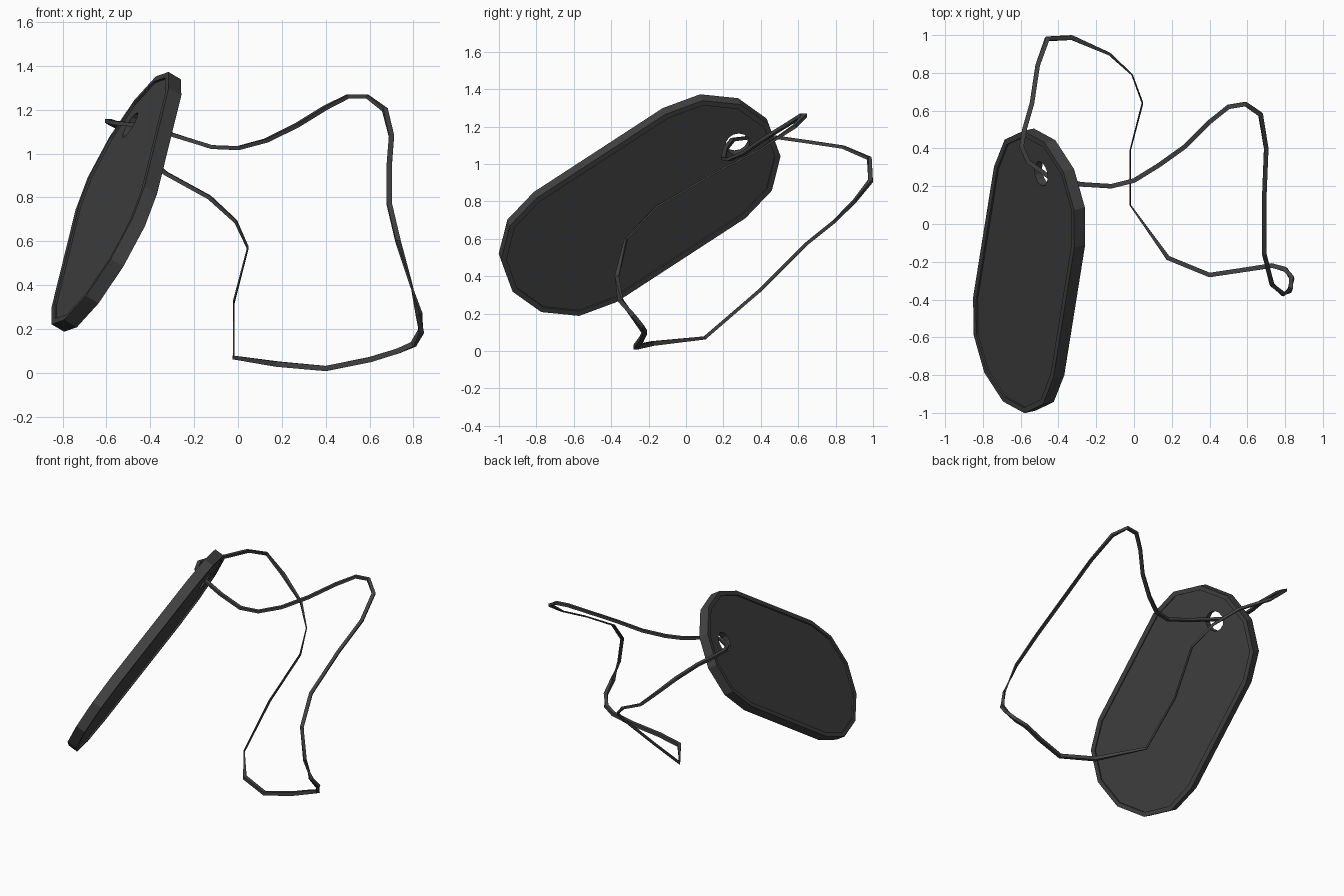
import bpy, bmesh, math
from mathutils import Vector

if "Cube" in bpy.data.objects:
    bpy.data.objects.remove(bpy.data.objects["Cube"])

mat = bpy.data.materials.new("charcoal")
mat.diffuse_color = (0.055, 0.055, 0.055, 1)
mat.use_nodes = True
mat.node_tree.nodes["Principled BSDF"].inputs["Base Color"].default_value = mat.diffuse_color


def loft(name, rings):
    """Join closed rings of points into one closed tube that meets itself."""
    bm = bmesh.new()
    vr = [[bm.verts.new(p) for p in r] for r in rings]
    n = len(vr[0])
    for i, a in enumerate(vr):
        b = vr[(i + 1) % len(vr)]
        for j in range(n):
            k = (j + 1) % n
            bm.faces.new((a[j], a[k], b[k], b[j]))
    bmesh.ops.recalc_face_normals(bm, faces=bm.faces)
    me = bpy.data.meshes.new(name)
    bm.to_mesh(me)
    bm.free()
    me.materials.append(mat)
    ob = bpy.data.objects.new(name, me)
    bpy.context.collection.objects.link(ob)
    return ob


# Tag: tilted 14-sided stadium plate with raised rim and a hole
centre = Vector((-0.555, -0.248, 0.78))
U = Vector((0.133, 0.83, 0.54)).normalized()      # long axis
N = Vector((0.845, 0.19, -0.50))
N = (N - U * N.dot(U)).normalized()               # plate normal
V = N.cross(U)                                    # short axis
HALF, RECESS, RIM = 0.034, 0.024, 0.03


def outline(radius, h):
    pts = []
    for end in (1, -1):
        for i in range(7):
            a = math.radians(-90 + 30 * i)
            pts.append(centre + U * end * (0.415 + radius * math.cos(a))
                       + V * end * radius * math.sin(a) + N * h)
    return pts


def hole(h):
    c = centre + U * 0.625 + N * h
    step = math.tau / 14
    return [c + U * 0.066 * math.cos((i - 3) * step)
            + V * 0.066 * math.sin((i - 3) * step) for i in range(14)]


R = 0.41
loft("tag", [hole(RECESS), outline(R - RIM, RECESS), outline(R - RIM, HALF),
             outline(R, HALF), outline(R, -HALF), outline(R - RIM, -HALF),
             outline(R - RIM, -RECESS), hole(-RECESS)])

# Cord: closed ribbon path passing through the hole
path = [(-.46, .98, 1.03), (-.33, .987, .91), (-.13, .90, .80), (-.01, .79, .69),
        (.045, .64, .57), (-.02, .39, .32), (-.02, .10, .07), (.18, -.18, .04),
        (.40, -.27, .02), (.60, -.24, .06), (.73, -.22, .10), (.80, -.24, .13),
        (.835, -.285, .19), (.825, -.35, .27), (.79, -.37, .40), (.73, -.32, .60),
        (.69, -.16, .77), (.69, .15, .95), (.70, .40, 1.08), (.67, .58, 1.20),
        (.59, .635, 1.26), (.50, .62, 1.26), (.40, .54, 1.21), (.27, .41, 1.13),
        (.13, .31, 1.06), (0, .23, 1.025), (-.12, .20, 1.03), (-.28, .21, 1.08),
        (-.45, .25, 1.13), (-.56, .33, 1.14), (-.595, .41, 1.15), (-.58, .50, 1.14),
        (-.54, .64, 1.12), (-.51, .84, 1.09)]
path = [Vector(p) for p in path]
rings = []
for i, p in enumerate(path):
    t = ((path[(i + 1) % len(path)] - p).normalized()
         + (p - path[i - 1]).normalized()).normalized()
    side = t.cross(Vector((0, 0, 1))).normalized()
    up = side.cross(t)
    w = 0.003 if 3 <= i <= 6 else 0.007 if i == 2 else 0.012   # edge-on stretch
    h = 0.005 if 14 <= i <= 18 else 0.012 if 7 <= i <= 13 else 0.009
    rings.append([p + side * w * a + up * h * b
                  for a, b in ((1, 1), (-1, 1), (-1, -1), (1, -1))])
loft("cord", rings)
